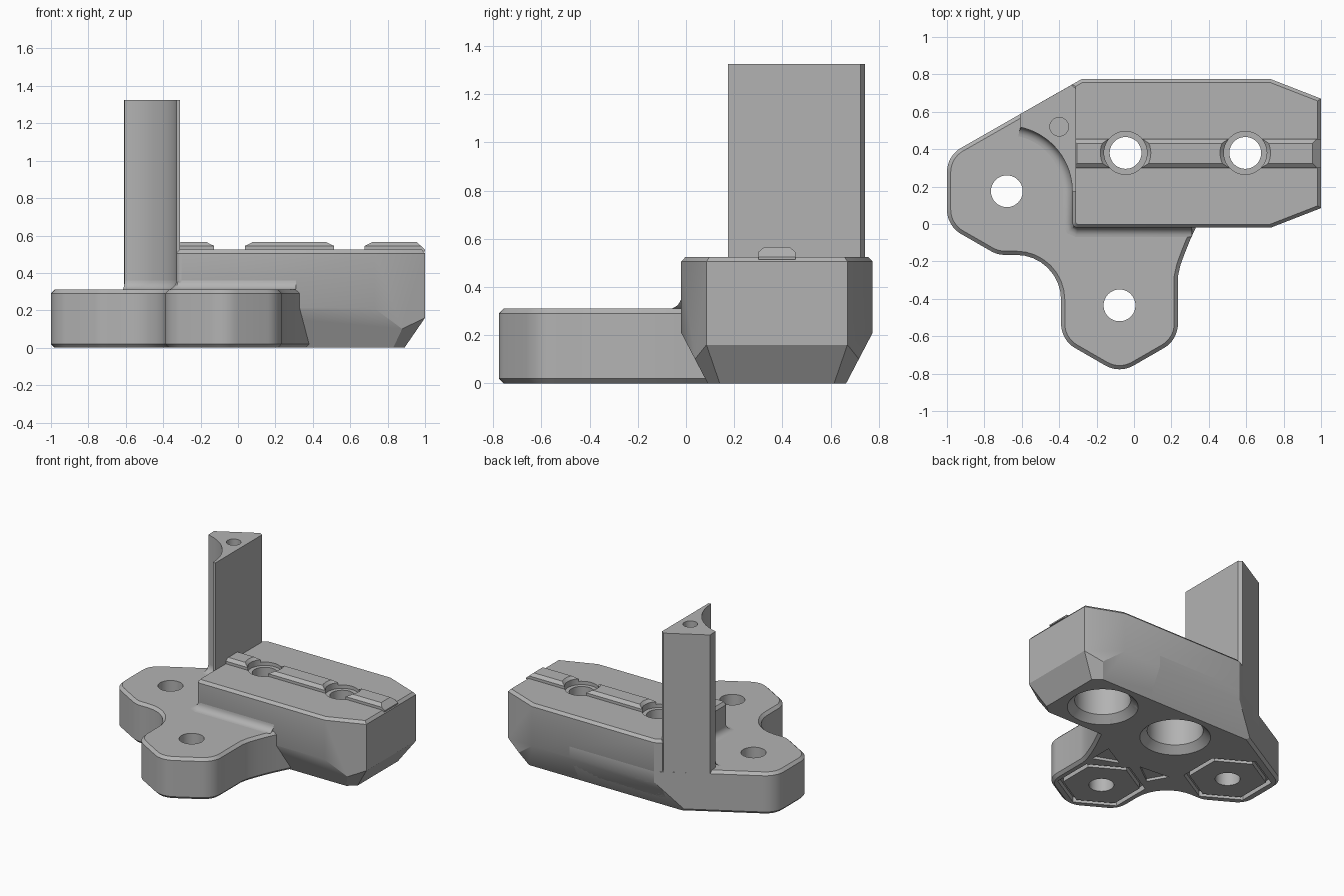
import bpy, bmesh, math
from mathutils import Vector

cube = bpy.data.objects.get("Cube")
if cube:
    bpy.data.objects.remove(cube)

grey = bpy.data.materials.new("light grey")
grey.use_nodes = True
colour = (0.45, 0.45, 0.45, 1)
grey.diffuse_color = colour
grey.node_tree.nodes["Principled BSDF"].inputs["Base Color"].default_value = colour


def loft(name, rings, wrap=False, closed=True, cuts=()):
    """Skin rings of points, cap or wrap the ends, then trim with planes."""
    bm = bmesh.new()
    rows = [[bm.verts.new(p) for p in ring] for ring in rings]
    n = len(rows[0])
    pairs = list(zip(rows, rows[1:])) + ([(rows[-1], rows[0])] if wrap else [])
    for low, high in pairs:
        for i in range(n if closed else n - 1):
            j = (i + 1) % n
            bm.faces.new((low[i], low[j], high[j], high[i]))
    if closed and not wrap:
        bm.faces.new(rows[0][::-1])
        bm.faces.new(rows[-1])
    for point, normal in cuts:
        geom = bm.verts[:] + bm.edges[:] + bm.faces[:]
        cut = bmesh.ops.bisect_plane(bm, geom=geom, dist=1e-5, plane_co=point,
                                     plane_no=Vector(normal).normalized(), clear_outer=True)
        edges = [e for e in cut["geom_cut"] if isinstance(e, bmesh.types.BMEdge)]
        if edges and closed:
            bmesh.ops.edgenet_fill(bm, edges=edges)
    if closed:
        bmesh.ops.recalc_face_normals(bm, faces=bm.faces[:])
    mesh = bpy.data.meshes.new(name)
    bm.to_mesh(mesh)
    bm.free()
    mesh.materials.append(grey)
    obj = bpy.data.objects.new(name, mesh)
    bpy.context.collection.objects.link(obj)
    return obj


def offset(path, d, closed=True):
    """Shift a path to its right by d (outwards when counter-clockwise)."""
    out = []
    n = len(path)
    for i, p in enumerate(path):
        p = Vector(p)
        before = Vector(path[i - 1]) if closed or i else None
        after = Vector(path[(i + 1) % n]) if closed or i < n - 1 else None
        dirs = [v.normalized() for v in
                ([p - before] if before else []) + ([after - p] if after else [])]
        normals = [Vector((v.y, -v.x)) for v in dirs]
        m = sum(normals, Vector((0, 0))).normalized()
        out.append(p + m * (d / max(m.dot(normals[0]), 0.4)))
    return out


def rounded(corners, steps=8):
    """Outline whose corners (x, y, radius) become arcs."""
    out = []
    n = len(corners)
    for i, (x, y, r) in enumerate(corners):
        p = Vector((x, y))
        if not r:
            out.append(p)
            continue
        a = (Vector(corners[i - 1][:2]) - p).normalized()
        b = (Vector(corners[(i + 1) % n][:2]) - p).normalized()
        half = a.angle(b) / 2
        centre = p + (a + b).normalized() * (r / math.sin(half))
        start = p + a * (r / math.tan(half)) - centre
        end = p + b * (r / math.tan(half)) - centre
        sweep = start.angle(end)
        for k in range(steps + 1):
            t = k / steps
            out.append(centre + (start * math.sin((1 - t) * sweep)
                                 + end * math.sin(t * sweep)) / math.sin(sweep))
    return out


def prism(name, outline, levels, cuts=()):
    """Extrude an outline through (height, inset) levels."""
    rings = [[(p[0], p[1], z) for p in offset(outline, -d)] for z, d in levels]
    return loft(name, rings, cuts=cuts)


def lathe(name, x, y, profile, sides=48, turn=0.0, wrap=False):
    rings = [[(x + r * math.cos(turn + math.tau * i / sides),
               y + r * math.sin(turn + math.tau * i / sides), z)
              for i in range(sides)] for r, z in profile]
    return loft(name, rings, wrap=wrap)


# Sloping undersides of the block, mirrored about its middle
MID = 0.3775
back_slope = ((0, 0.775, 0.21), (0, 0.21, -0.11))
block_cuts = [((0, -0.02, 0.21), (0, -0.21, -0.11)), back_slope,
              ((1, 0, 0.16), (0.16, 0, -0.11)),
              ((1, 0.085, 0.16), (0.8, -0.96, -0.88)),
              ((1, 2 * MID - 0.085, 0.16), (0.8, 0.96, -0.88))]

# Lobed base plate
plate_outline = rounded([
    (-1, 0.364, 0.15), (-1, -0.01, 0.15), (-0.73, -0.165, 0.15), (-0.39, -0.165, 0.24),
    (-0.39, -0.62, 0.15), (-0.0775, -0.80, 0.15), (0.235, -0.62, 0.15), (0.235, -0.28, 0),
    (0.248, -0.22, 0), (0.27, -0.16, 0), (0.298, -0.09, 0), (0.33, -0.02, 0),
    (0.385, 0.09, 0), (0.42, 0.16, 0), (0.42, 0.775, 0), (-0.28, 0.775, 0)])
plate = prism("base_plate", plate_outline,
              [(0, 0.02), (0.02, 0), (0.29, 0), (0.31, 0.02)], [back_slope])

# Long block with tapered end
block_outline = rounded([
    (-0.33, -0.02, 0.03), (0.73, -0.02, 0), (1, 0.085, 0), (1, 0.67, 0),
    (0.73, 0.775, 0), (-0.28, 0.775, 0), (-0.33, 0.746, 0)], 4)
block = prism("block", block_outline, [(0, 0), (0.505, 0), (0.525, 0.018)], block_cuts)

# Raised rail along the block
rail = prism("rail", [(-0.33, 0.3), (1, 0.3), (1, 0.455), (-0.33, 0.455)],
             [(0.515, 0), (0.545, 0), (0.565, 0.024)], [((1, 0, 0.525), (0.04, 0, 0.045))])

# Upright post with a hollow side
hub = Vector((-0.68, 0.175))
arc = [hub + 0.35 * Vector((math.cos(a), math.sin(a)))
       for a in (math.radians(78 - 78 * i / 20) for i in range(21))]
post = prism("post", [(-0.31, 0.175), (-0.31, 0.725), (-0.335, 0.743), (-0.61, 0.587)] + arc,
             [(0.2, 0), (1.325, 0)])

# Fillet where post and block meet the plate
path = arc + [(-0.33, 0.01), (-0.321, -0.011), (-0.3, -0.02), (0.31, -0.02)]
sweep = [math.radians(15 * i) for i in range(7)]
fillet = loft("fillet", [[(p[0], p[1], 0.36 - 0.05 * math.sin(a))
                          for p in offset(path, 0.05 * (1 - math.cos(a)), False)]
                         for a in sweep], closed=False)

# Cutters: bolt holes, counterbores, hexagonal grooves and shallow pockets
bolt_profile = [(0.25, -0.01), (0.19, 0.05), (0.19, 0.33), (0.085, 0.33), (0.085, 0.5),
                (0.115, 0.5), (0.115, 0.545), (0.14, 0.57), (0.14, 0.7)]
bolts = [lathe("bolt_cutter", x, 0.38, bolt_profile) for x in (-0.045, 0.595)]
plate_cutters = []
for x, y in ((-0.68, 0.175), (-0.0775, -0.435)):
    plate_cutters.append(lathe("hole_cutter", x, y, [(0.085, -0.1), (0.085, 0.5)]))
    plate_cutters.append(lathe("groove_cutter", x, y,
                               [(0.3, -0.05), (0.3, 0.04), (0.262, 0.04), (0.262, -0.05)],
                               6, math.radians(30), True))
for tri in ([(0.02, -0.13), (0.2, -0.2), (0.2, -0.03)],
            [(-0.36, -0.06), (-0.28, -0.2), (-0.12, -0.08)]):
    plate_cutters.append(prism("pocket_cutter", tri, [(-0.05, 0), (0.02, 0)]))
post_hole = lathe("post_hole_cutter", -0.4, 0.52, [(0.05, 1.0), (0.05, 1.4)], 32)

# Cut each part, then shade it
jobs = [(plate, bolts + plate_cutters), (block, bolts), (rail, bolts),
        (post, [post_hole]), (fillet, [])]
for part, cutters in jobs:
    bpy.ops.object.select_all(action="DESELECT")
    part.select_set(True)
    bpy.context.view_layer.objects.active = part
    for cutter in cutters:
        mod = part.modifiers.new("cut", "BOOLEAN")
        mod.operation = "DIFFERENCE"
        mod.solver = "EXACT"
        mod.object = cutter
        bpy.ops.object.modifier_apply(modifier=mod.name)
    bpy.ops.object.shade_smooth_by_angle(angle=math.radians(28))
for cutter in bolts + plate_cutters + [post_hole]:
    bpy.data.objects.remove(cutter)
